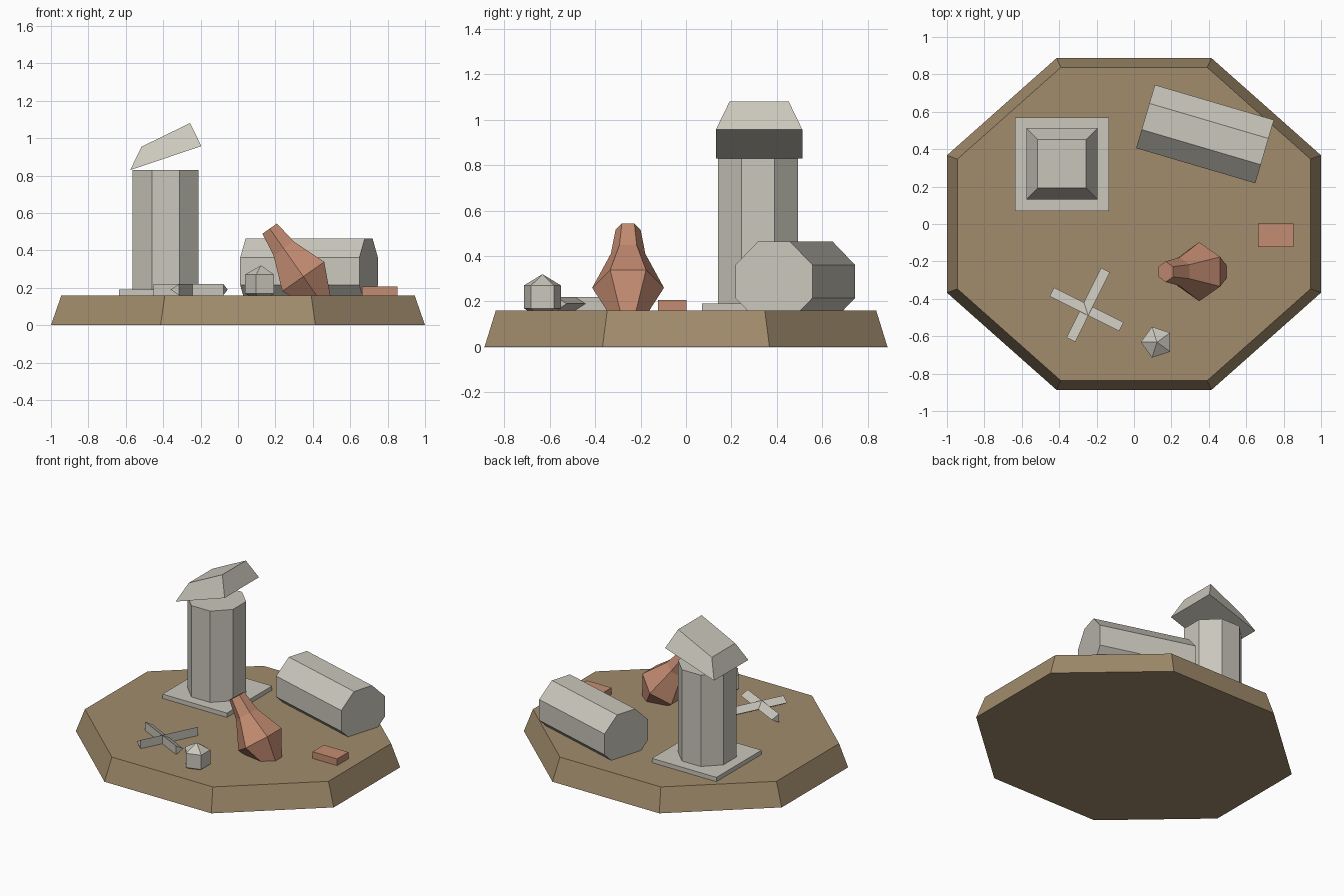
import bpy, bmesh, math
from mathutils import Matrix, Vector

if "Cube" in bpy.data.objects:
    bpy.data.objects.remove(bpy.data.objects["Cube"])


def srgb(r, g, b):
    f = lambda c: c / 12.92 if c <= 0.04045 else ((c + 0.055) / 1.055) ** 2.4
    return (f(r / 255), f(g / 255), f(b / 255), 1)


def material(name, rgb):
    m = bpy.data.materials.new(name)
    m.diffuse_color = srgb(*rgb)
    m.use_nodes = True
    m.node_tree.nodes["Principled BSDF"].inputs["Base Color"].default_value = m.diffuse_color
    return m


EARTH = material("earth", (161, 140, 108))
STONE = material("pale stone", (202, 199, 188))
CLAY = material("terracotta", (196, 140, 114))


def lathe(name, mat, sides, profile, turn=0.0, loc=(0, 0, 0), rot=(0, 0, 0), scale=(1, 1, 1)):
    """Flat-shaded closed solid from (radius, z) rings; radius 0 is a point."""
    bm = bmesh.new()
    rings = []
    for r, z in profile:
        n = 1 if r == 0 else sides
        rings.append([bm.verts.new((r * math.cos(turn + math.tau * k / sides) * scale[0],
                                    r * math.sin(turn + math.tau * k / sides) * scale[1],
                                    z * scale[2])) for k in range(n)])
    for a, b in zip(rings, rings[1:]):
        for k in range(sides):
            j = (k + 1) % sides
            quad = [a[k % len(a)], a[j % len(a)], b[j % len(b)], b[k % len(b)]]
            bm.faces.new(list(dict.fromkeys(quad)))
    for ring in (rings[0], rings[-1]):
        if len(ring) > 2:
            bm.faces.new(ring)
    bmesh.ops.recalc_face_normals(bm, faces=bm.faces)
    me = bpy.data.meshes.new(name)
    bm.to_mesh(me)
    bm.free()
    me.materials.append(mat)
    ob = bpy.data.objects.new(name, me)
    ob.location = loc
    ob.rotation_euler = rot
    bpy.context.collection.objects.link(ob)
    return ob


R8 = math.pi / 8
R4 = math.pi / 4
ROOT2 = math.sqrt(2)
GROUND = 0.16

# Octagonal mound of earth
lathe("ground_base", EARTH, 8, [(1.0824, 0), (1.022, GROUND)], R8, scale=(1, 0.887, 1))

# Standing column on a square plinth
lathe("plinth", STONE, 4, [(0.25 * ROOT2, GROUND - 0.03), (0.25 * ROOT2, 0.19)], R4, (-0.385, 0.32, 0))
lathe("standing_column", STONE, 8, [(0.191, 0.18), (0.191, 0.83)], R8, (-0.387, 0.317, 0))

# Broken capital: square frustum with its right side lifted
cap = lathe("tilted_capital", STONE, 4, [(0.19 * ROOT2, 0.83), (0.13 * ROOT2, 0.954)], R4,
            (-0.386, 0.322, 0))
for v in cap.data.vertices:
    if v.co.x > 0:
        v.co.z += 0.127

# Fallen column lying half sunk in the ground
lathe("fallen_column", STONE, 8, [(0.191, -0.332), (0.191, 0.332)], R8,
      (0.38, 0.481, 0.288), (0, math.pi / 2, math.radians(-16.4)))

# Leaning six-sided jar, foot buried
lathe("leaning_jar", CLAY, 6, [(0.052, -0.2), (0.158, 0), (0.076, 0.183), (0.055, 0.313)], math.pi / 6,
      (0.349, -0.255, 0.26), (0, math.radians(-35), 0))

# Loose brick
lathe("brick", CLAY, 4, [(ROOT2 / 2, GROUND - 0.02), (ROOT2 / 2, 0.207)], R4,
      (0.759, -0.06, 0), scale=(0.19, 0.125, 1))

# Two crossed three-sided bars, each with a ridge to one side
for i, (x, y) in enumerate([(-0.257, -0.464), (-0.237, -0.436)]):
    lathe(f"crossed_bar_{i + 1}", STONE, 3, [(0.035, -0.208), (0.035, 0.208)], math.pi / 2,
          (x, y, 0.19), (0, math.pi / 2, math.radians(-26.5 + 90 * i)))

# Small five-sided stone ball
lathe("stone_ball", STONE, 5, [(0, -0.1), (0.0866, -0.05), (0.0866, 0.05), (0, 0.1)], math.pi,
      (0.123, -0.632, 0.22))
